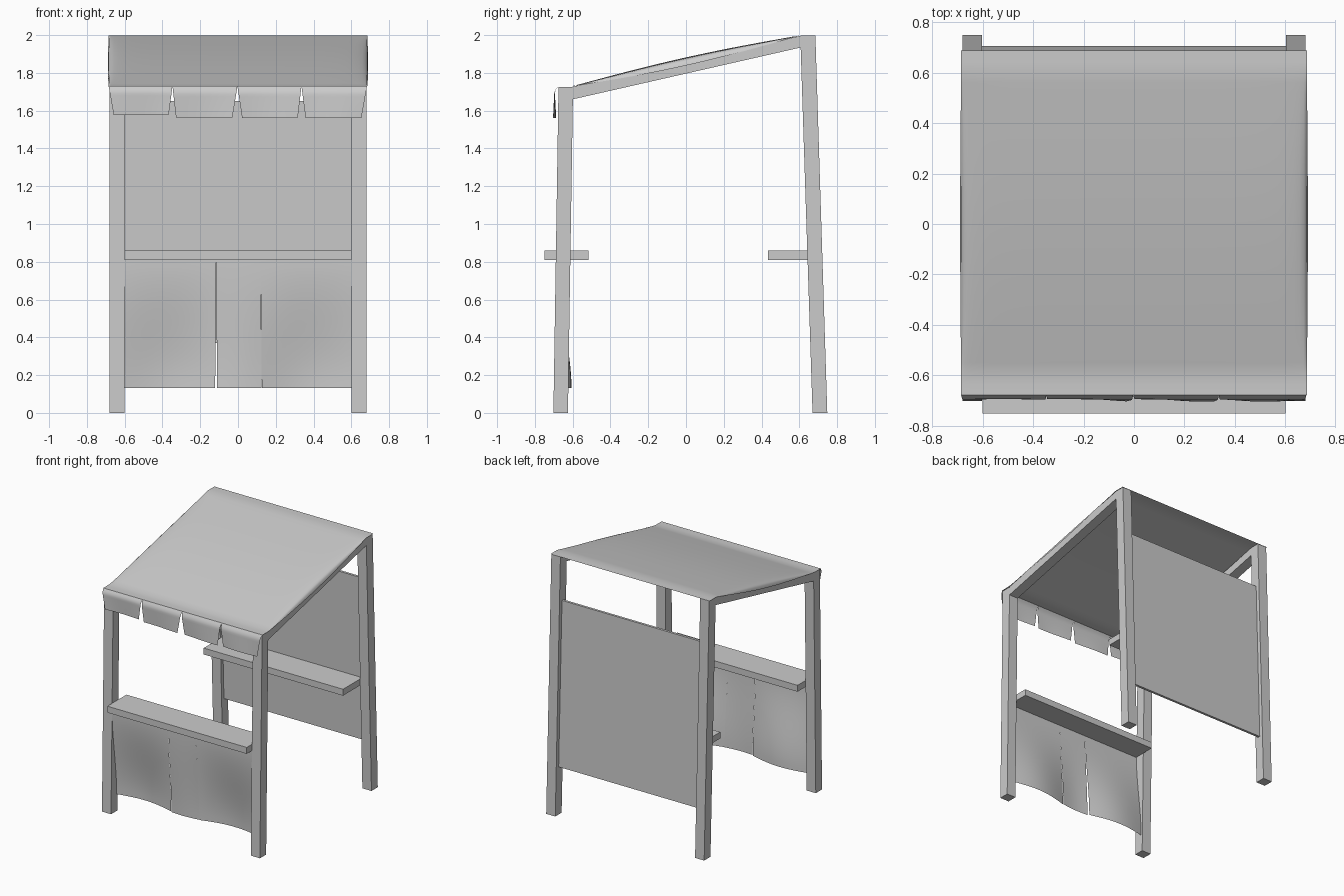
import bpy, bmesh, math

if "Cube" in bpy.data.objects:
    bpy.data.objects.remove(bpy.data.objects["Cube"])

mat = bpy.data.materials.new("plain grey")
mat.diffuse_color = (0.6, 0.6, 0.6, 1)
mat.use_nodes = True
mat.node_tree.nodes["Principled BSDF"].inputs["Base Color"].default_value = mat.diffuse_color


def finish(name, bm, smooth=False):
    bmesh.ops.recalc_face_normals(bm, faces=bm.faces[:])
    me = bpy.data.meshes.new(name)
    bm.to_mesh(me)
    bm.free()
    me.materials.append(mat)
    for p in me.polygons:
        p.use_smooth = smooth
    ob = bpy.data.objects.new(name, me)
    bpy.context.collection.objects.link(ob)
    return ob


def prism(name, yz, x0, x1):
    """Side profile (y, z) extruded from x0 to x1."""
    bm = bmesh.new()
    a = [bm.verts.new((x0, y, z)) for y, z in yz]
    b = [bm.verts.new((x1, y, z)) for y, z in yz]
    bm.faces.new(a)
    bm.faces.new(b[::-1])
    n = len(yz)
    for i in range(n):
        j = (i + 1) % n
        bm.faces.new((a[i], b[i], b[j], a[j]))
    return finish(name, bm)


def sheet(name, f, nu, nv):
    """Smooth cloth: f(u, v) with u, v in 0..1 gives a point."""
    bm = bmesh.new()
    g = [[bm.verts.new(f(i / nu, j / nv)) for j in range(nv + 1)] for i in range(nu + 1)]
    for i in range(nu):
        for j in range(nv):
            bm.faces.new((g[i][j], g[i + 1][j], g[i + 1][j + 1], g[i][j + 1]))
    return finish(name, bm, True)


# Leaning posts and sloping rafters on both sides
for side, s in (("left", -1), ("right", 1)):
    xs = sorted((s * 0.602, s * 0.68))
    prism(side + "_front_post", [(-0.702, 0), (-0.625, 0), (-0.598, 1.725), (-0.675, 1.725)], *xs)
    prism(side + "_back_post", [(0.67, 0), (0.748, 0), (0.685, 1.997), (0.605, 1.997)], *xs)
    prism(side + "_rafter", [(-0.6, 1.66), (0.61, 1.935), (0.61, 1.997), (-0.6, 1.727)], *xs)

# Counter, back shelf and leaning back board
prism("front_counter", [(-0.75, 0.81), (-0.515, 0.81), (-0.515, 0.86), (-0.75, 0.86)], -0.6, 0.6)
prism("back_shelf", [(0.435, 0.81), (0.672, 0.81), (0.672, 0.86), (0.435, 0.86)], -0.6, 0.6)
prism("back_board", [(0.687, 0.37), (0.706, 0.37), (0.665, 1.65), (0.646, 1.65)], -0.603, 0.603)


# Roof cloth, slightly crowned and turned down at the side edges
def roof(u, v):
    y = -0.678 + 1.366 * v
    t = min(max((y + 0.6) / 1.2, 0), 1)
    z = 1.73 + 0.268 * t
    mid = math.sin(math.pi * t)
    a = 2 * u - 1
    x = 0.685 * math.sin(a * math.pi / 2) if abs(a) < 1 else a * 0.685
    x += math.copysign(0.004 * mid, a) * abs(a) ** 4
    z += 0.018 * mid * (1 - a ** 6) - 0.025 * mid * abs(a) ** 16
    return (x, y, z)


sheet("roof_cloth", roof, 32, 32)

# Four tapered flaps hanging from the front edge of the roof
flaps = [(-0.685, -0.347, -0.658, -0.367, 1.577), (-0.347, -0.003, -0.328, -0.03, 1.563),
         (-0.003, 0.336, 0.022, 0.316, 1.56), (0.336, 0.683, 0.358, 0.653, 1.56)]
for k, (t0, t1, b0, b1, zb) in enumerate(flaps):
    def flap(u, v):
        x = (t0 + (t1 - t0) * u) * (1 - v) + (b0 + (b1 - b0) * u) * v
        y = -0.678 - 0.018 * math.sin(min(v * 4, 1) * math.pi / 2)
        y += 0.008 * v * math.sin(math.pi * u + k)
        return (x, y, 1.73 + (zb - 1.73) * v)
    sheet("awning_flap_%d" % (k + 1), flap, 8, 12)

# Three curtain panels below the counter, bowing inwards at the hem
curtains = [("left", -0.602, -0.115, -0.6, -0.121, -0.635, -0.65, 0.036),
            ("middle", -0.115, 0.122, -0.111, 0.124, -0.66, -0.652, -0.008),
            ("right", 0.122, 0.602, 0.126, 0.6, -0.655, -0.632, 0.036)]
for side, t0, t1, b0, b1, y0, y1, bow in curtains:
    def curtain(u, v):
        x = (t0 + (t1 - t0) * u) * (1 - v) + (b0 + (b1 - b0) * u) * v
        hem = y0 + (y1 - y0) * u + bow * math.sin(math.pi * u)
        w = v * v * (3 - 2 * v)
        return (x, -0.69 * (1 - w) + hem * w, 0.812 - 0.68 * v)
    sheet(side + "_curtain", curtain, 16, 16)
